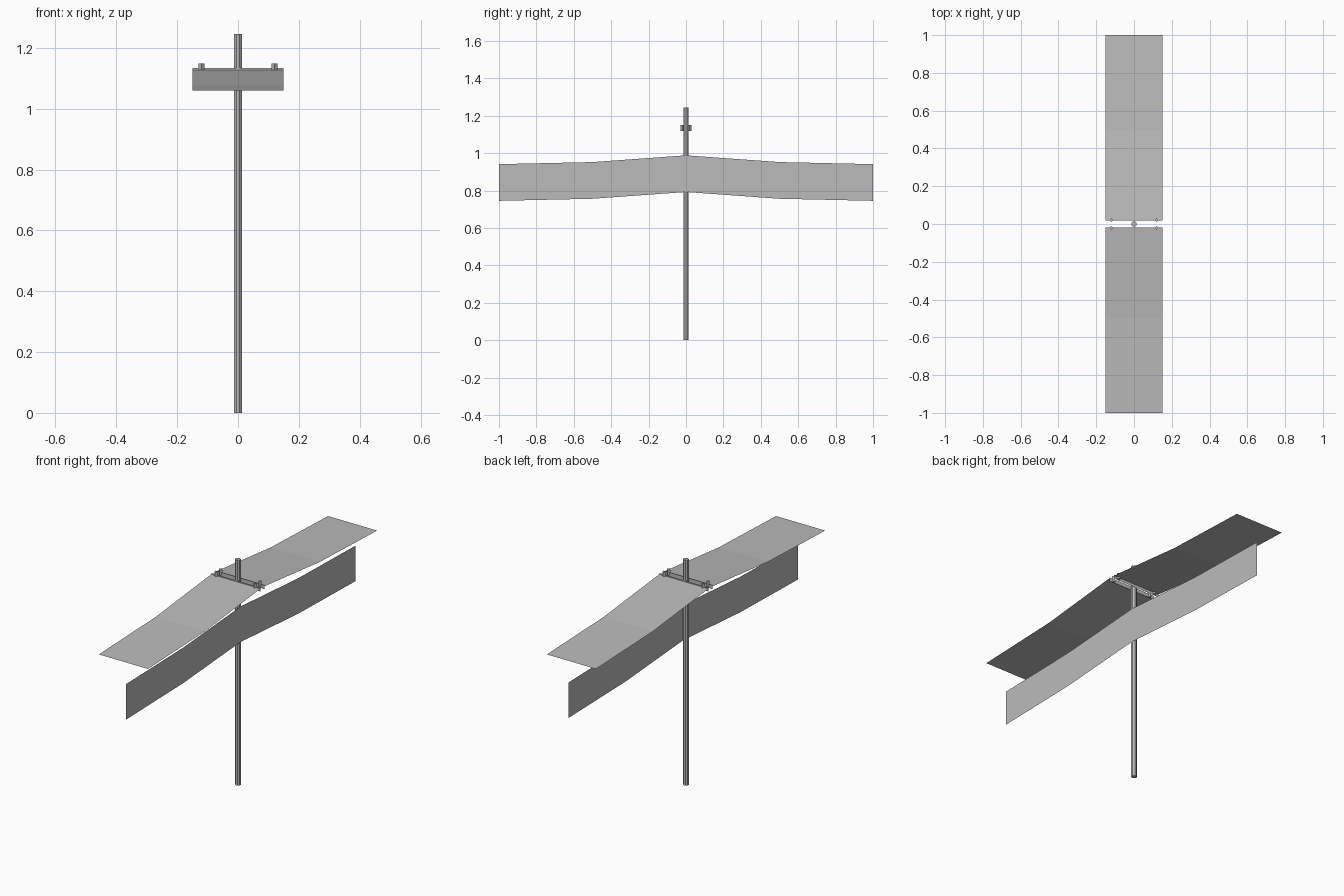
import bpy
import bmesh
from math import pi

cube = bpy.data.objects.get("Cube")
if cube:
    bpy.data.objects.remove(cube, do_unlink=True)

grey = bpy.data.materials.new("plain grey")
grey.use_nodes = True
colour = (0.5, 0.5, 0.5, 1)
grey.diffuse_color = colour
grey.node_tree.nodes["Principled BSDF"].inputs["Base Color"].default_value = colour


def finish(name, bm):
    mesh = bpy.data.meshes.new(name)
    bm.to_mesh(mesh)
    bm.free()
    mesh.materials.append(grey)
    obj = bpy.data.objects.new(name, mesh)
    bpy.context.collection.objects.link(obj)
    return obj


def strip(name, path, offset):
    """Sweep a straight edge, given by its offset, along a path of points."""
    bm = bmesh.new()
    rows = [[bm.verts.new(p),
             bm.verts.new([a + b for a, b in zip(p, offset)])] for p in path]
    for (a, b), (c, d) in zip(rows, rows[1:]):
        bm.faces.new((a, b, d, c))
    return finish(name, bm)


def post(name, x, y, bottom, top, radius, sides, turn=0):
    bpy.ops.mesh.primitive_cylinder_add(
        vertices=sides, radius=radius, depth=top - bottom,
        location=(x, y, (bottom + top) / 2), rotation=(0, 0, turn))
    obj = bpy.context.object
    obj.name = name
    obj.data.materials.append(grey)


# Pole
post("pole", 0, 0, 0, 1.245, 0.0148, 8, pi / 8)

# Upper wire sheets, crossbar plates and insulators on both sides of the pole
for side, word in ((-1, "front"), (1, "back")):
    path = [(-0.15 * side, side * y, z)
            for y, z in ((0.019, 1.128), (0.5, 1.078), (1, 1.06))]
    strip(word + "_upper_wires", path, (0.3 * side, 0, 0))
    y = side * 0.0175
    strip(word + "_crossbar", [(-0.15, y, 1.112), (0.15, y, 1.112)], (0, 0, 0.022))
    for x, hand in ((-0.12, "right"), (0.12, "left")):
        post(f"{word}_{hand}_insulator", x, side * 0.02, 1.117, 1.149, 0.01, 4)

# Lower wire sheet hanging beside the pole
sag = ((-1, 0.745), (-0.5, 0.756), (0, 0.792), (0.5, 0.756), (1, 0.745))
strip("lower_wires", [(0.017, y, z) for y, z in sag], (0, 0, 0.196))
